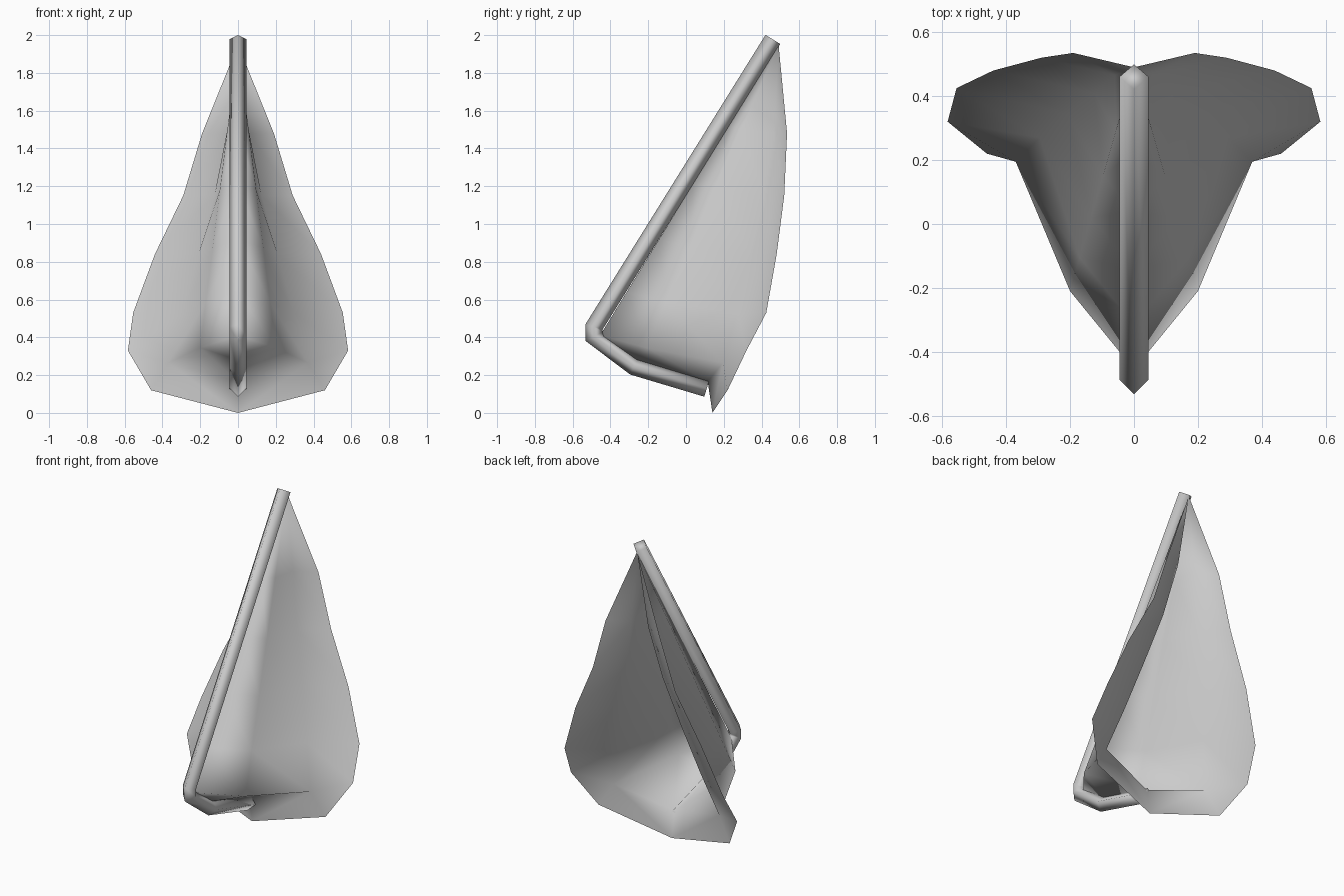
import bpy, bmesh, math
from mathutils import Vector as V

if "Cube" in bpy.data.objects:
    bpy.data.objects.remove(bpy.data.objects["Cube"])


def make_object(name, bm):
    mesh = bpy.data.meshes.new(name)
    bm.to_mesh(mesh)
    bm.free()
    ob = bpy.data.objects.new(name, mesh)
    bpy.context.collection.objects.link(ob)
    bpy.ops.object.select_all(action='DESELECT')
    bpy.context.view_layer.objects.active = ob
    ob.select_set(True)
    bpy.ops.object.shade_smooth()
    return ob


# Bent diamond-section spar: long leaning mast, short foot underneath
path = [V((0, .46, 1.977)), V((0, -.487, .455)), V((0, -.487, .405)),
        V((0, -.275, .245)), V((0, .11, .13))]
radius, sides = .046, 4
bm = bmesh.new()
rings = []
for i, p in enumerate(path):
    before = (p - path[i - 1]).normalized() if i else None
    after = (path[i + 1] - p).normalized() if i < len(path) - 1 else None
    tangent = ((before or after) + (after or before)).normalized()
    stretch = 1 / max(.7, tangent.dot(before or after))
    across = V((1, 0, 0))
    out = tangent.cross(across) * stretch
    rings.append([bm.verts.new(p + radius * (across * math.sin(a) + out * math.cos(a)))
                  for a in (2 * math.pi * k / sides for k in range(sides))])
for a, b in zip(rings, rings[1:]):
    for k in range(sides):
        bm.faces.new((a[k], a[(k + 1) % sides], b[(k + 1) % sides], b[k]))
bm.faces.new(rings[0])
bm.faces.new(rings[-1])
bmesh.ops.recalc_face_normals(bm, faces=bm.faces)
make_object("spar", bm)

# Right half of the hollow hood: wall from spar, throat line, flared rim
apex, foot, bulge = V((0, .49, 1.95)), V((0, -.455, .41)), V((.2, -.21, .345))
throat = [(.06, .465, 1.48), (.125, .41, 1.15), (.21, .345, .84), (.295, .27, .53), (.37, .195, .265)]
rim = [(.19, .535, 1.48), (.29, .52, 1.15), (.44, .48, .84), (.555, .425, .53), (.583, .32, .33)]
bm = bmesh.new()
tip = bm.verts.new(apex)
rows = []
for i, (t, r) in enumerate(zip(throat, rim)):
    f = (.28, .48, .67, .85, 1)[i]
    rows.append([bm.verts.new(p) for p in (apex.lerp(foot, f), apex.lerp(bulge, f), t, r)])
for k in range(3):
    bm.faces.new((tip, rows[0][k], rows[0][k + 1]))
    for a, b in zip(rows, rows[1:]):
        bm.faces.new((a[k], b[k], b[k + 1], a[k + 1]))

# Floor above the spar foot, and the lower lip
f0, p0, t0, r0 = rows[-1]
bend = bm.verts.new((0, -.265, .28))
heel = bm.verts.new((0, .115, .165))
corner = bm.verts.new((.46, .22, .12))
low = bm.verts.new((0, .14, 0))
for face in ((f0, bend, p0), (p0, bend, heel, t0), (t0, corner, r0), (t0, heel, low, corner)):
    bm.faces.new(face)
bmesh.ops.recalc_face_normals(bm, faces=bm.faces)
hood = make_object("hood", bm)
mirror = hood.modifiers.new("mirror", 'MIRROR')
mirror.use_clip = True
mirror.merge_threshold = .001
